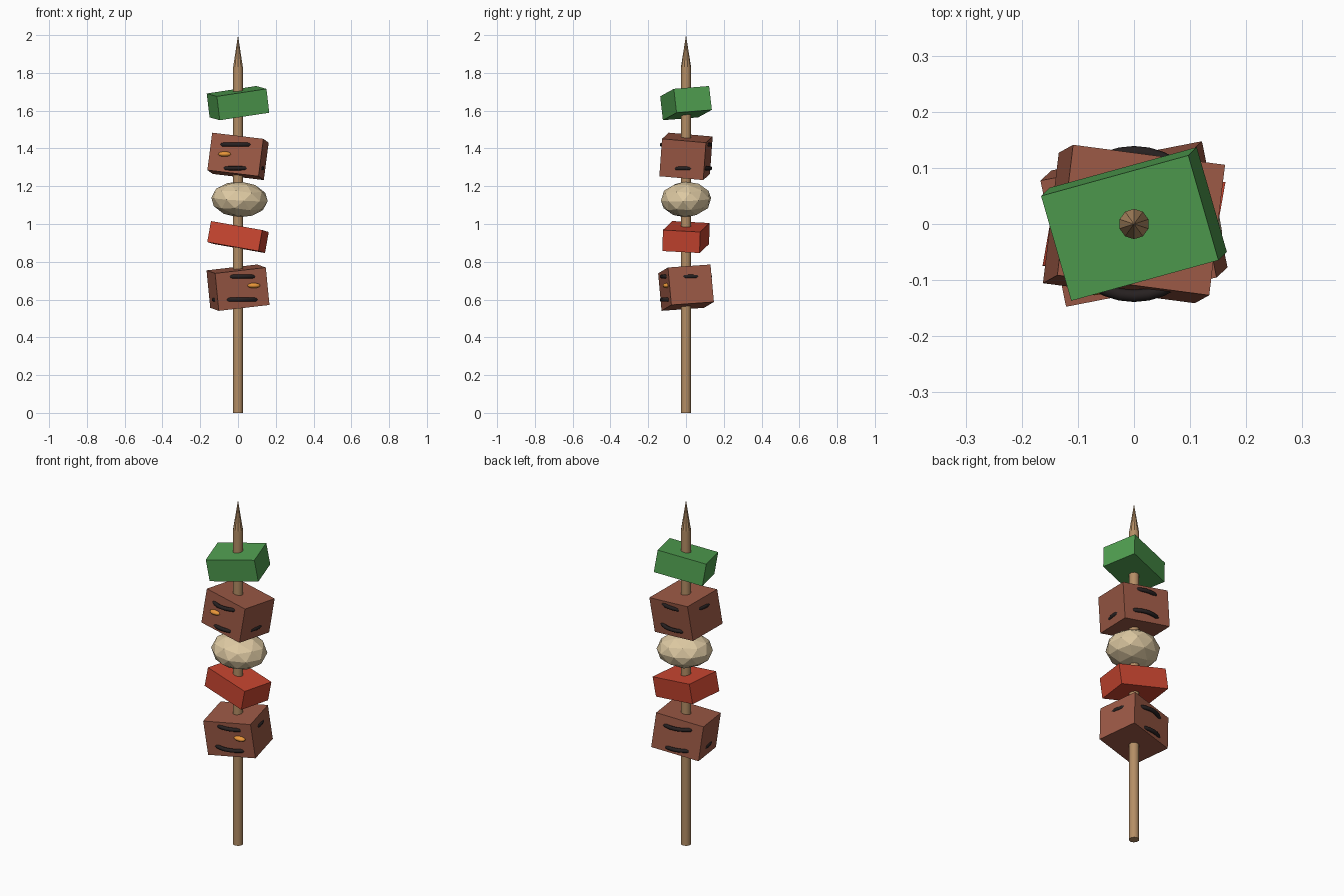
import bpy
from math import radians

if "Cube" in bpy.data.objects:
    bpy.data.objects.remove(bpy.data.objects["Cube"])


def material(name, rgb):
    m = bpy.data.materials.new(name)
    m.diffuse_color = (*rgb, 1)
    m.use_nodes = True
    m.node_tree.nodes["Principled BSDF"].inputs["Base Color"].default_value = m.diffuse_color
    return m


WOOD = material("wood", (0.46, 0.27, 0.13))
MEAT = material("meat", (0.33, 0.10, 0.06))
CHAR = material("char", (0.02, 0.015, 0.015))
RED = material("red_pepper", (0.58, 0.06, 0.03))
GREEN = material("green_pepper", (0.08, 0.34, 0.08))
ONION = material("onion", (0.72, 0.58, 0.36))
ORANGE = material("glaze", (0.80, 0.30, 0.04))


def finish(name, mat, scale=(1, 1, 1), rot=(0, 0, 0), smooth=False):
    ob = bpy.context.object
    ob.name = name
    ob.scale = scale
    ob.rotation_euler = [radians(a) for a in rot]
    ob.data.materials.append(mat)
    if smooth:
        bpy.ops.object.shade_smooth_by_angle(angle=radians(50))
    return ob


def chunk(name, mat, size, z, rot):
    bpy.ops.mesh.primitive_cube_add(size=1, location=(0, 0, z))
    finish(name, mat, size, rot)


def char_ring(name, z):
    # Level ring that only breaks through the meat's faces as grill marks
    bpy.ops.mesh.primitive_torus_add(major_radius=0.128, minor_radius=0.011,
                                     major_segments=32, minor_segments=8,
                                     location=(0, 0, z))
    finish(name, CHAR, smooth=True)


def glaze(name, loc):
    bpy.ops.mesh.primitive_uv_sphere_add(segments=12, ring_count=8, radius=1, location=loc)
    finish(name, ORANGE, (0.035, 0.02, 0.014), smooth=True)


# Stick and sharpened tip
bpy.ops.mesh.primitive_cylinder_add(vertices=10, radius=0.027, depth=1.83, location=(0, 0, 0.915))
finish("stick", WOOD, smooth=True)
bpy.ops.mesh.primitive_cone_add(vertices=10, radius1=0.027, radius2=0, depth=0.17,
                                location=(0, 0, 1.915))
finish("stick_tip", WOOD)

# Food blocks, bottom to top
chunk("lower_meat", MEAT, (0.275, 0.23, 0.20), 0.663, (4, -6.5, 11))
chunk("red_pepper", RED, (0.28, 0.20, 0.113), 0.931, (-3, 9.8, -10.5))
chunk("upper_meat", MEAT, (0.275, 0.235, 0.20), 1.358, (-5, 6.8, -7.5))
chunk("green_pepper", GREEN, (0.275, 0.195, 0.128), 1.64, (4.5, -8.3, 15.4))

# Faceted onion
bpy.ops.mesh.primitive_ico_sphere_add(subdivisions=2, radius=1, location=(0.008, 0, 1.13))
finish("onion", ONION, (0.152, 0.135, 0.095), (3, 3, 10))

# Grill marks and glaze drops
for name, z in (("lower_mark_a", 0.60), ("lower_mark_b", 0.722),
                ("upper_mark_a", 1.295), ("upper_mark_b", 1.42)):
    char_ring(name, z)
glaze("lower_glaze", (0.083, -0.103, 0.674))
glaze("upper_glaze", (-0.07, -0.107, 1.37))
